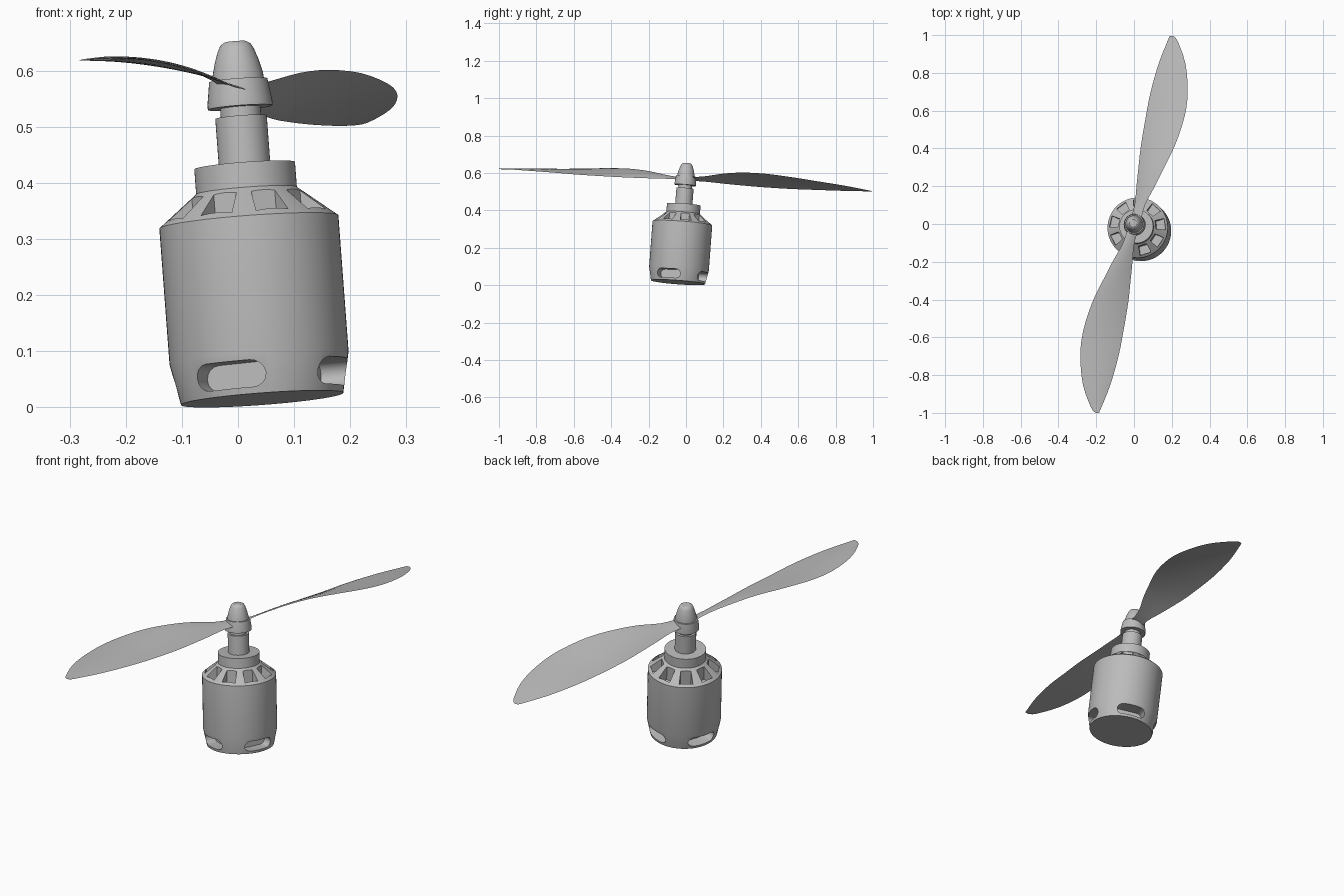
import bpy, bmesh, math
from mathutils import Vector, Matrix

cube = bpy.data.objects.get("Cube")
if cube:
    bpy.data.objects.remove(cube, do_unlink=True)

# One grey material for everything
grey = bpy.data.materials.new("plain_grey")
grey.use_nodes = True
colour = (0.5, 0.5, 0.5, 1)
grey.diffuse_color = colour
grey.node_tree.nodes["Principled BSDF"].inputs["Base Color"].default_value = colour

# Whole assembly leans along this axis
AXIS = Vector((-0.075, 0.075, 1)).normalized()
TILT = Matrix.Translation((0.043, -0.043, 0.0153)) @ \
    Vector((0, 0, 1)).rotation_difference(AXIS).to_matrix().to_4x4()


def make(name, bm):
    bmesh.ops.recalc_face_normals(bm, faces=bm.faces[:])
    mesh = bpy.data.meshes.new(name)
    bm.to_mesh(mesh)
    bm.free()
    mesh.materials.append(grey)
    obj = bpy.data.objects.new(name, mesh)
    bpy.context.collection.objects.link(obj)
    obj.matrix_world = TILT
    return obj


def activate(obj):
    bpy.ops.object.select_all(action='DESELECT')
    obj.select_set(True)
    bpy.context.view_layer.objects.active = obj


def smooth(obj, angle=30):
    activate(obj)
    bpy.ops.object.shade_smooth_by_angle(angle=math.radians(angle))


def lathe(name, profile, sides=64):
    """Closed solid of revolution from (radius, height) points."""
    bm = bmesh.new()
    rings = []
    for r, z in profile:
        rings.append([bm.verts.new((r * math.cos(math.tau * i / sides),
                                    r * math.sin(math.tau * i / sides), z))
                      for i in range(sides)])
    for a, b in zip(rings, rings[1:]):
        for i in range(sides):
            j = (i + 1) % sides
            bm.faces.new((a[i], a[j], b[j], b[i]))
    bm.faces.new(rings[0][::-1])
    bm.faces.new(rings[-1])
    return make(name, bm)


def prism(bm, lower, upper):
    """Solid between two matching outlines."""
    a = [bm.verts.new(p) for p in lower]
    b = [bm.verts.new(p) for p in upper]
    bm.faces.new(a[::-1])
    bm.faces.new(b)
    for i in range(len(a)):
        j = (i + 1) % len(a)
        bm.faces.new((a[i], a[j], b[j], b[i]))


def cut(target, bm):
    cutter = make("cutter", bm)
    cutter.hide_render = True
    mod = target.modifiers.new("cut", 'BOOLEAN')
    mod.operation = 'DIFFERENCE'
    mod.solver = 'EXACT'
    mod.object = cutter
    bpy.context.view_layer.update()
    activate(target)
    bpy.ops.object.modifier_apply(modifier=mod.name)
    bpy.data.objects.remove(cutter, do_unlink=True)


# Motor can with sloping shoulder
can = lathe("motor_can", [(0.145, 0), (0.16, 0.073), (0.16, 0.317), (0.09, 0.373)])

# Nine vents sunk into the shoulder
bm = bmesh.new()
for k in range(9):
    turn = Matrix.Rotation(math.radians(-73 + 40 * k), 3, 'Z')
    outline = [(0.099, -0.022), (0.146, -0.03), (0.146, 0.03), (0.099, 0.022)]
    prism(bm, *[[turn @ Vector((x, y, z)) for x, y in outline] for z in (0.3, 0.4)])
cut(can, bm)

# Four rounded slots near the base
bm = bmesh.new()
for k in range(4):
    turn = Matrix.Rotation(math.radians(-112 + 90 * k), 3, 'Z')
    outline = []
    for i in range(18):
        a = math.radians(-90 + 180 * (i % 9) / 8 + 180 * (i // 9))
        side = 1 if i < 9 else -1
        outline.append((side * 0.042 + 0.024 * math.cos(a), 0.036 + 0.024 * math.sin(a)))
    prism(bm, *[[turn @ Vector((d, y, z)) for y, z in outline] for d in (0.09, 0.2)])
cut(can, bm)
smooth(can)

# Collar, shaft, neck, hub and nose cone
smooth(lathe("collar", [(0.09, 0.37), (0.09, 0.418)]))
smooth(lathe("shaft", [(0.046, 0.41), (0.046, 0.505)], 40))
smooth(lathe("shaft_neck", [(0.036, 0.5), (0.036, 0.53)], 40))
smooth(lathe("propeller_hub", [(0.058, 0.522), (0.058, 0.531), (0.052, 0.571)], 40))
smooth(lathe("nose_cone", [(0.047, 0.56), (0.045, 0.582), (0.039, 0.606), (0.032, 0.626),
                           (0.027, 0.635), (0.019, 0.640)], 40))

# Blade stations: span, left edge x and z, right edge x and z
STATIONS = [(0.0, -0.03, -0.004, 0.03, 0.008), (0.1, 0.0, -0.004, 0.058, 0.02),
            (0.2, 0.01, -0.008, 0.112, 0.038), (0.3, 0.02, -0.011, 0.162, 0.047),
            (0.42, 0.033, -0.013, 0.22, 0.046), (0.57, 0.058, -0.013, 0.268, 0.034),
            (0.7, 0.083, -0.01, 0.283, 0.022), (0.85, 0.125, -0.007, 0.27, 0.01),
            (0.97, 0.172, -0.004, 0.228, -0.002), (1.0, 0.185, -0.003, 0.203, -0.003)]


def spline(rows, steps):
    """Catmull-Rom pass through the rows."""
    rows = [Vector(r) for r in rows]
    out = []
    for i in range(len(rows) - 1):
        p0, p1, p2, p3 = (rows[max(0, min(len(rows) - 1, i + d))] for d in (-1, 0, 1, 2))
        for s in range(steps):
            t = s / steps
            out.append(p1 + (p2 - p0) * (t / 2) + (2 * p0 - 5 * p1 + 4 * p2 - p3) * (t * t / 2)
                       + (3 * p1 - p0 - 3 * p2 + p3) * (t ** 3 / 2))
    return out + [rows[-1]]


def blade(name, half_turn):
    bm = bmesh.new()
    n = 10
    place = Matrix.Translation((0, 0, 0.553)) @ Matrix.Rotation(math.pi * half_turn, 4, 'Z')
    loops = []
    for y, xl, zl, xr, zr in spline(STATIONS, 3):
        left, right = Vector((xl, y, zl)), Vector((xr, y, zr))
        chord = (right - left).length
        loop = []
        for i in range(2 * n):
            u = i / n if i <= n else 2 - i / n
            bulge = 4 * u * (1 - u) * chord
            lift = bulge * (0.055 if i <= n else 0.02)
            loop.append(bm.verts.new(place @ (left.lerp(right, u) + Vector((0, 0, lift)))))
        loops.append(loop)
    for a, b in zip(loops, loops[1:]):
        for i in range(2 * n):
            j = (i + 1) % (2 * n)
            bm.faces.new((a[i], a[j], b[j], b[i]))
    bm.faces.new(loops[0])
    bm.faces.new(loops[-1])
    smooth(make(name, bm))


for half_turn, name in enumerate(("back_blade", "front_blade")):
    blade(name, half_turn)
